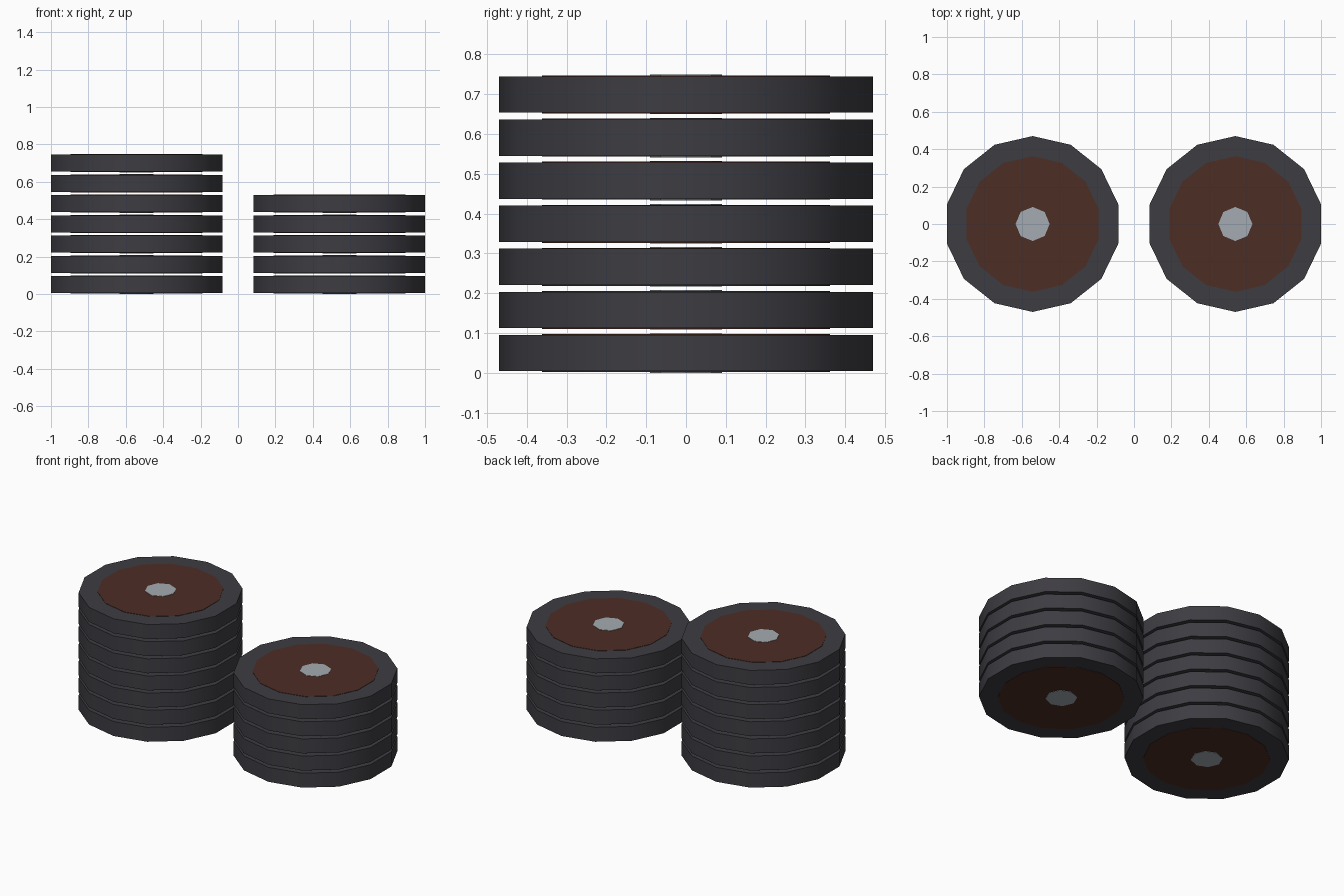
import bpy
import math

if "Cube" in bpy.data.objects:
    bpy.data.objects.remove(bpy.data.objects["Cube"])


def material(name, rgb):
    m = bpy.data.materials.new(name)
    m.diffuse_color = (*rgb, 1)
    m.use_nodes = True
    m.node_tree.nodes["Principled BSDF"].inputs["Base Color"].default_value = m.diffuse_color
    return m


rubber = material("charcoal", (0.047, 0.045, 0.054))
wood = material("dark_brown", (0.073, 0.026, 0.018))
steel = material("light_grey", (0.37, 0.41, 0.44))

PITCH = 0.1083      # spacing between stacked discs
MID = 0.0497        # height of the lowest disc's centre


def disc(name, sides, radius, height, x, z, mat):
    """Cylinder with one corner pointing towards +y."""
    bpy.ops.mesh.primitive_cylinder_add(vertices=sides, radius=radius, depth=height,
                                        location=(x, 0, z))
    ob = bpy.context.object
    ob.name = name
    ob.data.materials.append(mat)
    bpy.ops.object.shade_smooth_by_angle(angle=math.radians(30))


# Two stacks of discs: rim, slightly raised face plate and hub cap
for side, x, count in (("left", -0.542, 7), ("right", 0.542, 5)):
    for i in range(count):
        z = MID + i * PITCH
        disc(f"{side}_rim_{i + 1}", 14, 0.47, 0.0914, x, z, rubber)
        disc(f"{side}_face_{i + 1}", 14, 0.362, 0.0955, x, z, wood)
        disc(f"{side}_hub_{i + 1}", 8, 0.091, 2 * MID, x, z, steel)
